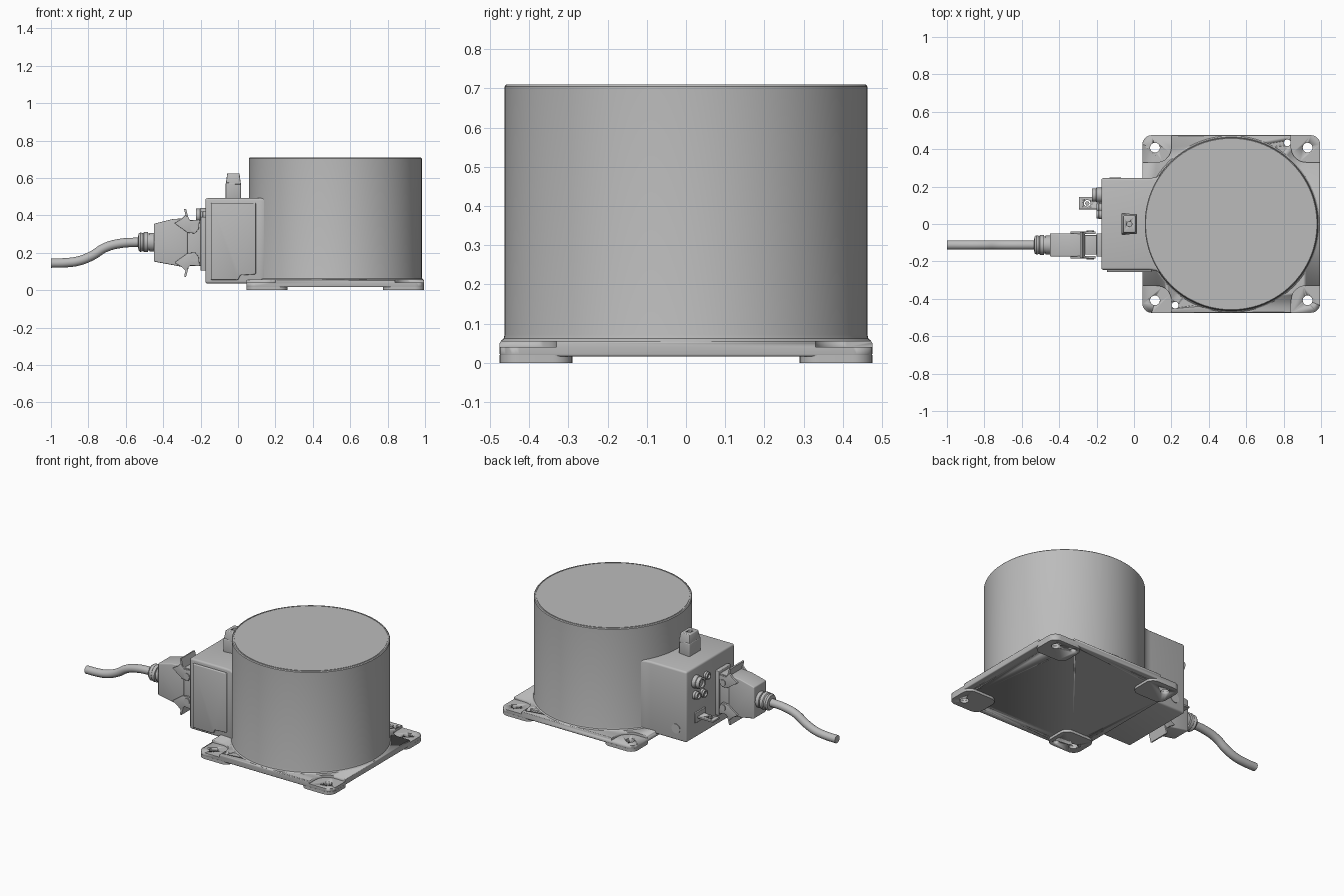
import bpy, bmesh, math
from mathutils import Vector, Matrix

if "Cube" in bpy.data.objects:
    bpy.data.objects.remove(bpy.data.objects["Cube"], do_unlink=True)

grey = bpy.data.materials.new("light grey metal")
grey.use_nodes = True
grey.diffuse_color = (0.5, 0.5, 0.5, 1)
grey.node_tree.nodes["Principled BSDF"].inputs["Base Color"].default_value = (0.5, 0.5, 0.5, 1)


def finish(name, bm, bevel=0):
    """Turn a bmesh into a shaded object with an optional rounded edge."""
    bmesh.ops.recalc_face_normals(bm, faces=bm.faces)
    mesh = bpy.data.meshes.new(name)
    bm.to_mesh(mesh)
    bm.free()
    mesh.materials.append(grey)
    ob = bpy.data.objects.new(name, mesh)
    bpy.context.collection.objects.link(ob)
    bpy.ops.object.select_all(action='DESELECT')
    ob.select_set(True)
    bpy.context.view_layer.objects.active = ob
    if bevel:
        mod = ob.modifiers.new("Bevel", 'BEVEL')
        mod.width, mod.segments, mod.limit_method = bevel, 3, 'ANGLE'
        bpy.ops.object.modifier_apply(modifier=mod.name)
    bpy.ops.object.shade_smooth_by_angle(angle=math.radians(35))
    return ob


def prism(name, outline, lo, hi, axis='z', bevel=0):
    """Extrude an outline: (x, y) along z, or (x, z) along y."""
    place = (lambda p, h: (p[0], p[1], h)) if axis == 'z' else (lambda p, h: (p[0], h, p[1]))
    bm = bmesh.new()
    face = bm.faces.new([bm.verts.new(place(p, lo)) for p in outline])
    new = bmesh.ops.extrude_face_region(bm, geom=[face])["geom"]
    shift = Vector(place((0, 0), hi - lo))
    bmesh.ops.translate(bm, vec=shift, verts=[v for v in new if isinstance(v, bmesh.types.BMVert)])
    return finish(name, bm, bevel)


def box(name, x, y, z, bevel=0):
    return prism(name, [(x[0], y[0]), (x[1], y[0]), (x[1], y[1]), (x[0], y[1])], z[0], z[1], 'z', bevel)


def rounded(x, y, r):
    """Outline of a rectangle with round corners."""
    pts = []
    for i, (cx, cy) in enumerate([(x[1] - r, y[1] - r), (x[0] + r, y[1] - r),
                                  (x[0] + r, y[0] + r), (x[1] - r, y[0] + r)]):
        for k in range(9):
            a = math.pi / 2 * (i + k / 8)
            pts.append((cx + r * math.cos(a), cy + r * math.sin(a)))
    return pts


def lathe(name, profile, centre, direction=(0, 0, 1), steps=32):
    """Spin (radius, height) points about an axis through centre."""
    bm = bmesh.new()
    rings = [[bm.verts.new((r * math.cos(math.tau * i / steps), r * math.sin(math.tau * i / steps), h))
              for i in range(steps)] for r, h in profile]
    for a, b in zip(rings, rings[1:]):
        for i in range(steps):
            j = (i + 1) % steps
            bm.faces.new((a[i], a[j], b[j], b[i]))
    bm.faces.new(rings[0])
    bm.faces.new(rings[-1])
    turn = Vector((0, 0, 1)).rotation_difference(Vector(direction)).to_matrix().to_4x4()
    bm.transform(Matrix.Translation(centre) @ turn)
    return finish(name, bm)


def cut(ob, cutter):
    bpy.context.view_layer.objects.active = ob
    mod = ob.modifiers.new("Cut", 'BOOLEAN')
    mod.operation, mod.solver, mod.object = 'DIFFERENCE', 'EXACT', cutter
    bpy.ops.object.modifier_apply(modifier=mod.name)
    bpy.data.objects.remove(cutter, do_unlink=True)


CX, HALF = 0.52, 0.475
WEST, OUT = -0.175, (-1, 0, 0)

# Base plate with corner pockets, feet and through holes
plate = prism("base_plate", rounded((CX - HALF, CX + HALF), (-HALF, HALF), 0.05), 0.016, 0.056, 'z', 0.006)
for sx in (-1, 1):
    for sy in (-1, 1):
        px = sorted((CX + sx * 0.32, CX + sx * 0.6))
        py = sorted((sy * 0.33, sy * 0.6))
        cut(plate, prism("pocket", rounded(px, py, 0.08), 0.04, 0.2))
        fx = sorted((CX + sx * 0.255, CX + sx * HALF))
        fy = sorted((sy * 0.29, sy * HALF))
        foot = prism("foot", rounded(fx, fy, 0.05), 0, 0.02)
        holes = [(CX + sx * 0.408, sy * 0.408, 0.026)]
        if sx == sy:
            holes.append((CX + sx * 0.3, sy * 0.434, 0.018))
        for hx, hy, r in holes:
            for part in (plate, foot):
                cut(part, lathe("hole", [(r, -0.1), (r, 0.2)], (hx, hy, 0)))
for ob in bpy.data.objects:
    if ob.name.startswith(("base_plate", "foot")):
        bpy.context.view_layer.objects.active = ob

# Main round cover with a flared foot and a slightly inset lid
lathe("round_cover", [(0.45, 0.03), (0.462, 0.04), (0.472, 0.056), (0.465, 0.062), (0.4625, 0.072),
                      (0.4625, 0.705), (0.458, 0.71), (0.452, 0.71), (0.452, 0.707),
                      (0.448, 0.707), (0.448, 0.71)], (CX, 0, 0), steps=128)

# Terminal box, flaring where it meets the cover
half = [(0.25, 0.285), (0.16, 0.285), (0.14, 0.262), (0.115, 0.249), (0.08, 0.245), (WEST, 0.245)]
prism("terminal_box", half + [(x, -y) for x, y in reversed(half)], 0.036, 0.492, 'z', 0.012)
prism("side_cover", [(-0.145, 0.055), (0.0, 0.055), (0.012, 0.08), (0.095, 0.085),
                     (0.095, 0.467), (-0.145, 0.467)], -0.257, -0.24, 'y', 0.005)
lathe("side_plug", [(0.03, 0), (0.03, 0.008)], (-0.1, 0.24, 0.11), (0, 1, 0))

# Lifting knob on top of the box
knob = prism("top_knob", [(-0.066, -0.06), (0.016, -0.05), (0.016, 0.05), (-0.066, 0.06)], 0.48, 0.575, 'z', 0.006)
bm = bmesh.new()
bmesh.ops.create_cone(bm, segments=4, radius1=0.082, radius2=0.066, depth=0.06, cap_ends=True,
                      matrix=Matrix.Translation((-0.025, 0, 0.595)) @ Matrix.Diagonal((0.7, 0.95, 1, 1))
                      @ Matrix.Rotation(math.pi / 4, 4, 'Z'))
cap = finish("knob_cap", bm, 0.004)
cut(cap, lathe("hole", [(0.014, 0.6), (0.014, 0.7)], (-0.025, 0, 0)))

# Round sockets on the end face: y, z, radius, length
for y, z, r, length in [(0.155, 0.4, 0.04, 0.05), (0.05, 0.4, 0.024, 0.025),
                        (0.16, 0.315, 0.026, 0.03), (0.085, 0.3, 0.026, 0.025)]:
    lathe("end_socket", [(r, -0.01), (r, length * 0.5), (r * 0.9, length * 0.55), (r * 0.9, length),
                         (r * 0.6, length), (r * 0.6, length - 0.012)], (WEST, y, z), OUT)

# Earthing lug with its backing plate and bolt hole
lug = box("earth_lug", (-0.295, -0.17), (0.078, 0.145), (0.16, 0.172), 0.003)
cut(lug, lathe("hole", [(0.018, 0), (0.018, 0.4)], (-0.25, 0.11, 0)))
lathe("lug_bolt", [(0.012, 0.155), (0.012, 0.18)], (-0.25, 0.11, 0), steps=6)
box("lug_backing", (-0.185, -0.17), (0.06, 0.165), (0.135, 0.2), 0.003)

# Plug: flange, neck and tapered hood
MY, MZ = -0.112, 0.253
box("plug_flange", (-0.2, -0.17), (-0.175, -0.05), (0.105, 0.392), 0.004)
box("plug_neck", (-0.285, -0.19), (MY - 0.052, MY + 0.052), (0.13, 0.375), 0.004)
prism("plug_hood", [(-0.45, 0.153), (-0.27, 0.12), (-0.27, 0.386), (-0.35, 0.38), (-0.45, 0.355)],
      MY - 0.062, MY + 0.062, 'y', 0.006)

# Locking levers, mirrored above and below the plug and on both sides
lever = [(-0.34, 0.105), (-0.27, 0.055), (-0.23, 0.05), (-0.21, 0.075), (-0.205, 0.125),
         (-0.255, 0.12), (-0.28, 0.15), (-0.3, 0.13)]
for up in (-1, 1):
    for side in (-1, 1):
        y = MY + side * 0.065
        prism("lever_arm", [(x, MZ + up * z) for x, z in lever], y - 0.007, y + 0.007, 'y', 0.002)
        lathe("lever_pivot", [(0.02, 0), (0.02, 0.012)], (-0.235, y, MZ + up * 0.08), (0, side, 0), 20)
    prism("lever_grip", [(x, MZ + up * z) for x, z in [(-0.262, 0.125), (-0.278, 0.182), (-0.288, 0.18),
                                                       (-0.275, 0.12)]], MY - 0.07, MY + 0.07, 'y')

# Ribbed cable gland
lathe("cable_gland", [(0.05, 0), (0.05, 0.025), (0.045, 0.027), (0.045, 0.033), (0.054, 0.035), (0.054, 0.055),
                      (0.048, 0.06), (0.052, 0.075), (0.045, 0.085), (0.03, 0.087)], (-0.447, MY, 0.257), OUT)

# Hanging cable swept along a smooth path
curve = bpy.data.curves.new("cable", 'CURVE')
curve.dimensions, curve.bevel_depth, curve.bevel_resolution = '3D', 0.025, 6
curve.use_fill_caps, curve.resolution_u = True, 10
path = [(-0.52, 0.257), (-0.63, 0.25), (-0.71, 0.228), (-0.78, 0.185), (-0.85, 0.157), (-0.92, 0.147), (-1, 0.145)]
spline = curve.splines.new('BEZIER')
spline.bezier_points.add(len(path) - 1)
for point, (x, z) in zip(spline.bezier_points, path):
    point.co = (x, MY, z)
    point.handle_left_type = point.handle_right_type = 'AUTO'
curve.materials.append(grey)
bpy.context.collection.objects.link(bpy.data.objects.new("cable", curve))
